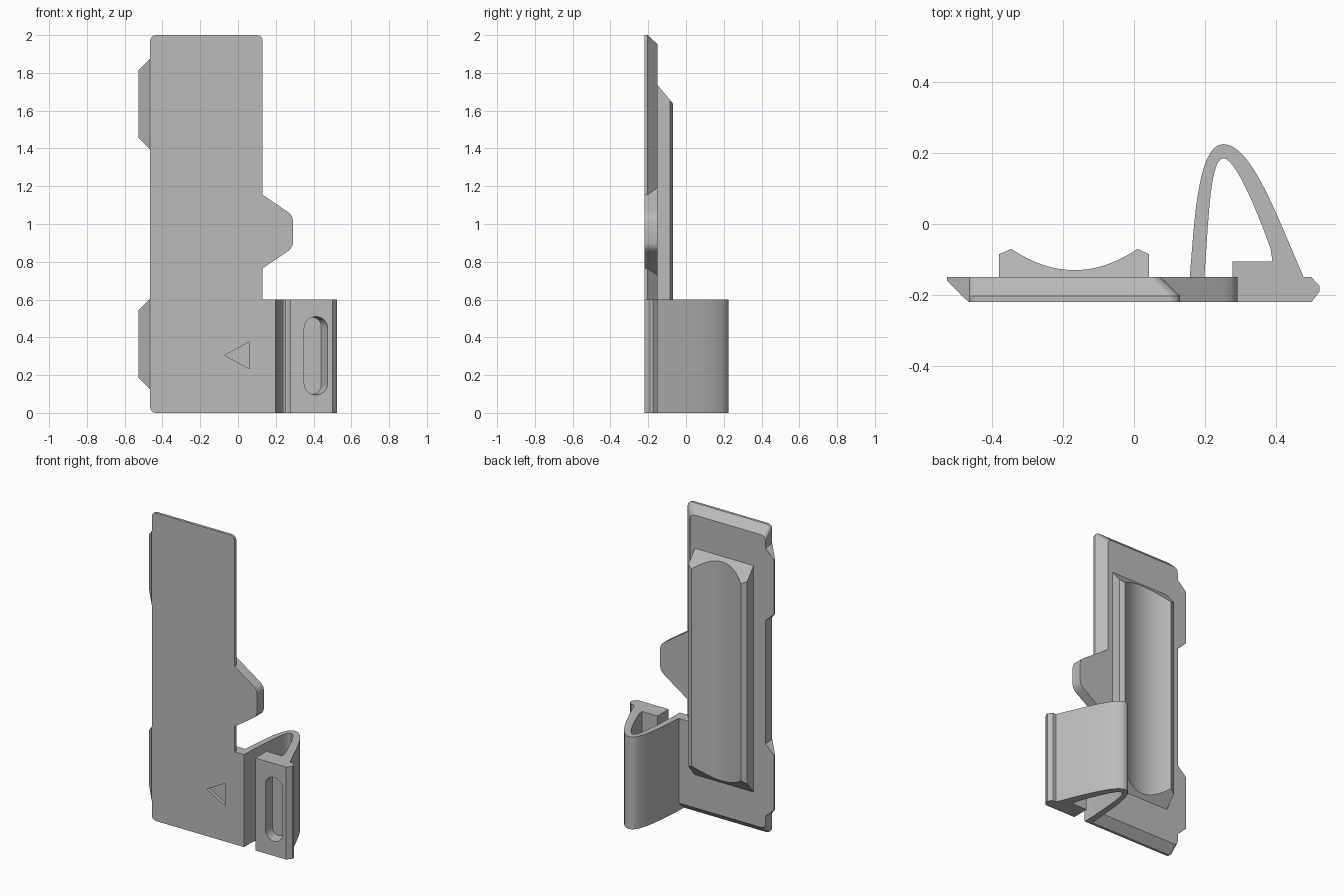
import bpy, bmesh, math
from mathutils import Vector
from mathutils.geometry import interpolate_bezier

cube = bpy.data.objects.get("Cube")
if cube:
    bpy.data.objects.remove(cube, do_unlink=True)

FRONT, BACK = -0.22, -0.15

grey = bpy.data.materials.new("plain grey")
grey.use_nodes = True
grey.diffuse_color = (0.5, 0.5, 0.5, 1)
grey.node_tree.nodes["Principled BSDF"].inputs["Base Color"].default_value = (0.5, 0.5, 0.5, 1)


def loft(name, sections):
    """Skin matching closed loops of 3D points and cap both ends."""
    bm = bmesh.new()
    loops = [[bm.verts.new(p) for p in s] for s in sections]
    n = len(loops[0])
    for a, b in zip(loops, loops[1:]):
        for i in range(n):
            j = (i + 1) % n
            bm.faces.new((a[i], a[j], b[j], b[i]))
    bm.faces.new(loops[0])
    bm.faces.new(loops[-1])
    bmesh.ops.recalc_face_normals(bm, faces=bm.faces)
    mesh = bpy.data.meshes.new(name)
    bm.to_mesh(mesh)
    bm.free()
    mesh.materials.append(grey)
    ob = bpy.data.objects.new(name, mesh)
    bpy.context.scene.collection.objects.link(ob)
    return ob


def at_y(outline, y):
    return [(x, y, z) for x, z in outline]


def at_z(outline, z):
    return [(x, y, z) for x, y in outline]


def rounded(x0, x1, z0, z1, r, steps=6):
    pts = []
    corners = ((x1 - r, z1 - r), (x0 + r, z1 - r), (x0 + r, z0 + r), (x1 - r, z0 + r))
    for k, (cx, cz) in enumerate(corners):
        for i in range(steps + 1):
            a = math.pi / 2 * (k + i / steps)
            pts.append((cx + r * math.cos(a), cz + r * math.sin(a)))
    return pts


def bezier(a, b, c, d, count=16):
    pts = interpolate_bezier(*[Vector((*p, 0)) for p in (a, b, c, d)], count)
    return [(p.x, p.y) for p in pts]


def carve(target, cutter):
    cutter.hide_render = True
    cutter.hide_viewport = True
    cutter.display_type = 'WIRE'
    mod = target.modifiers.new("carve", 'BOOLEAN')
    mod.operation, mod.solver, mod.object = 'DIFFERENCE', 'EXACT', cutter


def smooth(ob):
    bpy.ops.object.select_all(action='DESELECT')
    ob.select_set(True)
    bpy.context.view_layer.objects.active = ob
    bpy.ops.object.shade_smooth_by_angle(angle=math.radians(25))


# Main plate, bevelled at the back on three sides
full = rounded(-0.465, 0.13, 0, 2, 0.03)
inset = rounded(-0.465, 0.075, 0.05, 1.95, 0.03)
plate = loft("plate", [at_y(full, FRONT), at_y(full, -0.203), at_y(inset, BACK)])

# Engraved arrow on the plate front
arrow = [(-0.07, 0.305), (0.085, 0.39), (0.085, 0.22)]
carve(plate, loft("arrow_cutter", [at_y(arrow, FRONT - 0.02), at_y(arrow, FRONT + 0.02)]))

# Two wedge tabs on the right edge
for name, low, high in (("lower_tab", 0.125, 0.605), ("upper_tab", 1.395, 1.875)):
    def tab(x, inner=-0.46):
        d = (-0.465 - x)
        return [(inner, low), (x, low + d), (x, high - d), (inner, high)]
    loft(name, [at_y(tab(-0.466), FRONT), at_y(tab(-0.527), -0.16), at_y(tab(-0.527), BACK)])

# Rounded side bump
half = [(0.07, 0.236), (0.255, 0.11), (0.274, 0.096), (0.286, 0.08), (0.291, 0.06)]
bump = [(x, 0.96 + h) for x, h in half] + [(x, 0.96 - h) for x, h in reversed(half)]
smooth(loft("side_bump", [at_y(bump, FRONT), at_y(bump, BACK)]))

# Cradle pad with a hollow back and sloped ends
hollow = [(-0.168 + 0.178 * t, -0.13 + 0.06 * t * t)
          for t in [i / 12 - 1 for i in range(25)]]
pad = [(-0.38, BACK - 0.005), (-0.38, -0.085)] + hollow + [(0.042, -0.085), (0.042, BACK - 0.005)]


def sloped_end(sign):
    return [(x, y, 1 + sign * (0.735 - 1.2 * (y - BACK))) for x, y in pad]


smooth(loft("cradle_pad", [sloped_end(-1), sloped_end(1)]))

# Web joining plate and clip, bevelled below
web = [(FRONT, 0), (-0.203, 0), (BACK, 0.05), (BACK, 0.6), (FRONT, 0.6)]
loft("clip_web", [[(x, y, z) for y, z in web] for x in (0.06, 0.158)])

# Springy arched clip
outer = bezier((0.157, BACK), (0.17, 0), (0.178, 0.225), (0.252, 0.225))
outer += bezier((0.252, 0.225), (0.33, 0.225), (0.4, 0.03), (0.478, BACK))[1:]
foot = [(0.5, BACK), (0.523, -0.175), (0.523, -0.19), (0.5, FRONT),
        (0.278, FRONT), (0.278, -0.105), (0.39, -0.105)]
inner = bezier((0.385, -0.07), (0.36, 0), (0.29, 0.185), (0.252, 0.185))
inner += bezier((0.252, 0.185), (0.213, 0.185), (0.21, 0), (0.198, BACK))[1:]
profile = [(0.157, FRONT)] + outer + foot + inner + [(0.198, FRONT)]
clip = loft("spring_clip", [at_z(profile, 0), at_z(profile, 0.6)])
smooth(clip)

# Thumb slot in the clip foot, narrowing to its floor
mouth = rounded(0.35, 0.475, 0.095, 0.51, 0.0624)
floor = rounded(0.35, 0.44, 0.1, 0.505, 0.0449)
carve(clip, loft("slot_cutter", [at_y(mouth, FRONT - 0.02), at_y(mouth, FRONT), at_y(floor, -0.147)]))
